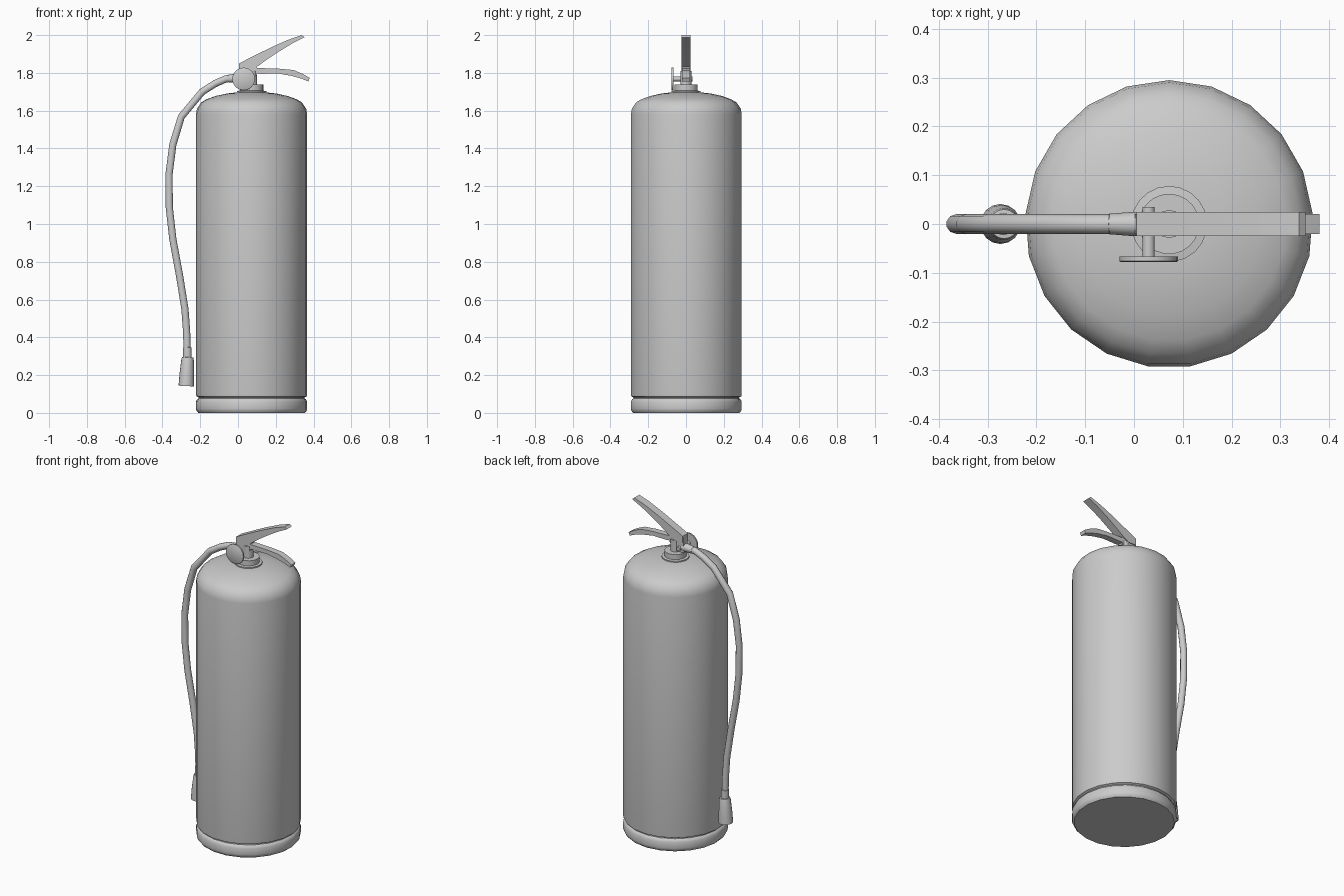
import bpy, bmesh, math
from mathutils import Matrix, Vector

if "Cube" in bpy.data.objects:
    bpy.data.objects.remove(bpy.data.objects["Cube"])

CX = 0.072  # axis of the tank


def finish(name, bm, angle=40):
    bmesh.ops.recalc_face_normals(bm, faces=bm.faces)
    me = bpy.data.meshes.new(name)
    bm.to_mesh(me)
    bm.free()
    ob = bpy.data.objects.new(name, me)
    bpy.context.collection.objects.link(ob)
    bpy.ops.object.select_all(action='DESELECT')
    ob.select_set(True)
    bpy.context.view_layer.objects.active = ob
    bpy.ops.object.shade_smooth_by_angle(angle=math.radians(angle))
    return ob


def lathe(name, profile, base, axis=(0, 0, 1), n=16, start=90, angle=40):
    """Spin (radius, height) pairs round an axis and close both ends."""
    m = Matrix.Translation(base) @ Vector((0, 0, 1)).rotation_difference(Vector(axis)).to_matrix().to_4x4()
    bm = bmesh.new()
    rings = []
    for r, h in profile:
        ring = []
        for i in range(n):
            a = math.radians(start) + 2 * math.pi * i / n
            ring.append(bm.verts.new(m @ Vector((r * math.cos(a), r * math.sin(a), h))))
        rings.append(ring)
    for a, b in zip(rings, rings[1:]):
        for i in range(n):
            j = (i + 1) % n
            bm.faces.new((a[i], a[j], b[j], b[i]))
    bm.faces.new(rings[0])
    bm.faces.new(rings[-1])
    return finish(name, bm, angle)


def plate(name, outline, half):
    """Extrude an x-z outline symmetrically along y."""
    bm = bmesh.new()
    face = bm.faces.new([bm.verts.new((x, -half, z)) for x, z in outline])
    out = bmesh.ops.extrude_face_region(bm, geom=[face])
    moved = [v for v in out['geom'] if isinstance(v, bmesh.types.BMVert)]
    bmesh.ops.translate(bm, verts=moved, vec=(0, 2 * half, 0))
    return finish(name, bm, 25)


# Tank with base ring, groove and domed shoulder
lathe("tank", [(0.283, 0), (0.293, 0.012), (0.295, 0.022), (0.295, 0.06), (0.288, 0.073),
               (0.281, 0.077), (0.281, 0.082), (0.293, 0.088), (0.295, 0.1), (0.295, 1.58),
               (0.29, 1.61), (0.268, 1.643), (0.24, 1.66), (0.19, 1.678), (0.13, 1.691),
               (0.077, 1.697)], (CX, 0, 0), n=21)

# Neck and valve
lathe("neck_flange", [(0.078, 1.685), (0.078, 1.704), (0.062, 1.706), (0.062, 1.738), (0.03, 1.738)],
      (CX, 0, 0), n=21)
lathe("valve_stem", [(0.029, 1.73), (0.029, 1.81)], (CX, 0, 0), n=12)
plate("valve_body", [(0.0, 1.745), (0.06, 1.745), (0.1, 1.79), (0.1, 1.83), (0.005, 1.84)], 0.02)

# Handles
plate("upper_lever", [(0.005, 1.81), (0.06, 1.81), (0.1, 1.832), (0.155, 1.872), (0.22, 1.915),
                      (0.29, 1.957), (0.352, 1.988), (0.338, 2.0), (0.265, 1.975), (0.177, 1.936),
                      (0.09, 1.893), (0.005, 1.85)], 0.025)
plate("carry_handle", [(0.06, 1.8), (0.125, 1.795), (0.21, 1.797), (0.28, 1.785), (0.335, 1.77),
                       (0.372, 1.755), (0.38, 1.773), (0.34, 1.796), (0.295, 1.815), (0.22, 1.822),
                       (0.1, 1.826), (0.06, 1.83)], 0.02)

# Pressure gauge on its cross pin
lathe("gauge_pin", [(0.013, -0.07), (0.013, 0.035)], (0.03, 0, 1.768), (0, 1, 0), n=10)
lathe("gauge_disc", [(0.057, -0.078), (0.06, -0.076), (0.06, -0.067)], (0.03, 0, 1.768), (0, 1, 0), n=24)

# Hose fitting, hose, end ferrule and nozzle
lathe("hose_fitting", [(0.018, -0.052), (0.021, -0.05), (0.025, 0.0), (0.025, 0.02)],
      (0, 0, 1.772), (1, 0, 0.05), n=12)

cu = bpy.data.curves.new("hose", 'CURVE')
cu.dimensions = '3D'
cu.bevel_depth = 0.02
cu.bevel_resolution = 3
cu.use_fill_caps = True
path = [(-0.03, 1.772), (-0.065, 1.768), (-0.12, 1.744), (-0.19, 1.70), (-0.3, 1.568), (-0.345, 1.42),
        (-0.365, 1.265), (-0.364, 1.09), (-0.345, 0.92), (-0.31, 0.73), (-0.281, 0.55),
        (-0.272, 0.43), (-0.268, 0.29)]
sp = cu.splines.new('POLY')
sp.points.add(len(path) - 1)
for p, (x, z) in zip(sp.points, path):
    p.co = (x, 0, z, 1)
sp.use_smooth = True
hose = bpy.data.objects.new("hose", cu)
bpy.context.collection.objects.link(hose)

lathe("hose_ferrule", [(0.023, 0.28), (0.023, 0.345), (0.019, 0.348)], (-0.268, 0, 0), n=12)
lathe("nozzle", [(0.03, 0.1), (0.035, 0.0), (0.041, 0.0), (0.039, 0.06), (0.033, 0.14), (0.03, 0.152),
                 (0.022, 0.153)], (-0.274, 0, 0.142), (0.05, 0, 1), n=16)
